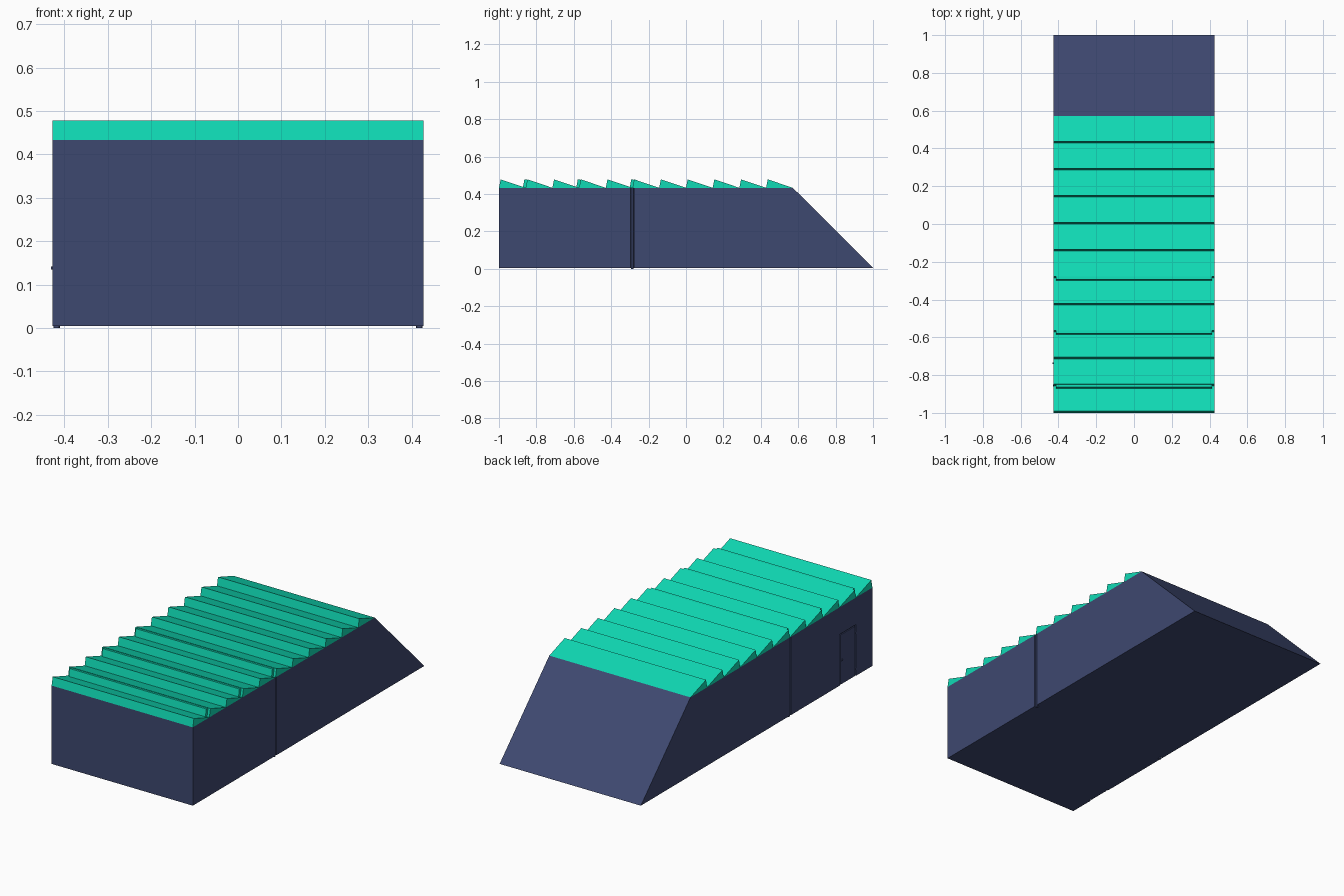
import bpy, bmesh

if "Cube" in bpy.data.objects:
    bpy.data.objects.remove(bpy.data.objects["Cube"])

W = 0.427           # half width
TOP = 0.433         # wall height
PITCH = 1.571 / 11  # roof tooth spacing


def material(name, color):
    m = bpy.data.materials.new(name)
    m.diffuse_color = (*color, 1)
    m.use_nodes = True
    m.node_tree.nodes["Principled BSDF"].inputs["Base Color"].default_value = m.diffuse_color
    return m


NAVY = material("navy_wall", (0.048, 0.065, 0.162))
TEAL = material("teal_roof", (0.005, 0.70, 0.46))


def link(name, bm, mat):
    bmesh.ops.recalc_face_normals(bm, faces=bm.faces)
    me = bpy.data.meshes.new(name)
    bm.to_mesh(me)
    bm.free()
    ob = bpy.data.objects.new(name, me)
    if mat:
        me.materials.append(mat)
    bpy.context.collection.objects.link(ob)
    return ob


def prism(name, profile, x0, x1, mat):
    """Extrude a (y, z) profile along x."""
    bm = bmesh.new()
    face = bm.faces.new([bm.verts.new((x0, y, z)) for y, z in profile])
    new = bmesh.ops.extrude_face_region(bm, geom=[face])["geom"]
    verts = [v for v in new if isinstance(v, bmesh.types.BMVert)]
    bmesh.ops.translate(bm, verts=verts, vec=(x1 - x0, 0, 0))
    return link(name, bm, mat)


def box(name, x, y, z, mat=None):
    return prism(name, [(y[0], z[0]), (y[1], z[0]), (y[1], z[1]), (y[0], z[1])],
                 x[0], x[1], mat)


def cut(target, cutter):
    mod = target.modifiers.new(cutter.name, 'BOOLEAN')
    mod.operation = 'DIFFERENCE'
    mod.solver = 'EXACT'
    mod.object = cutter
    cutter.hide_render = True
    cutter.hide_set(True)


# Hall with sloping rear wall
hall = prism("hall_walls", [(-1, 0.005), (1, 0.005), (0.571, TOP), (-1, TOP)], -W, W, NAVY)

# Sawtooth roof; every other front tooth carries a raised lip short of the side walls
for i in range(11):
    y = -1 + i * PITCH
    prism("roof_tooth", [(y, TOP), (y + PITCH, TOP), (y + 0.009, 0.478)], -W, W, TEAL)
    if i in (1, 3, 5):
        prism("roof_lip", [(y - 0.015, TOP), (y + 0.02, TOP), (y + 0.02, 0.474),
                           (y - 0.007, 0.478)], -W + 0.014, W - 0.014, TEAL)

# Drainpipes sunk in wall grooves, one per side
PY = -0.287
for s in (-1, 1):
    groove = box("pipe_groove_cutter", (s * (W - 0.017), s * (W + 0.02)),
                 (PY - 0.009, PY + 0.009), (-0.02, 0.46))
    cut(hall, groove)
    bpy.ops.mesh.primitive_cylinder_add(vertices=12, radius=0.0075, depth=TOP,
                                        location=(s * (W - 0.009), PY, TOP / 2))
    pipe = bpy.context.object
    pipe.name = "drainpipe"
    pipe.data.materials.append(NAVY)
    bpy.ops.object.shade_smooth_by_angle()

# Side door in a shallow recess, with handle and hinges
D0, D1, DT = -0.86, -0.72, 0.285
cut(hall, box("door_recess_cutter", (-W - 0.02, -W + 0.008), (D0, D1), (-0.02, DT)))
box("door", (-W + 0.002, -W + 0.01), (D0 + 0.008, D1 - 0.008), (0.006, DT - 0.008), NAVY)
box("door_handle", (-W - 0.004, -W + 0.004), (D1 - 0.022, D1 - 0.012), (0.135, 0.141), NAVY)
for z in (0.045, 0.242):
    box("door_hinge", (-W - 0.001, -W + 0.008), (D0 - 0.001, D0 + 0.009),
        (z - 0.006, z + 0.006), NAVY)
